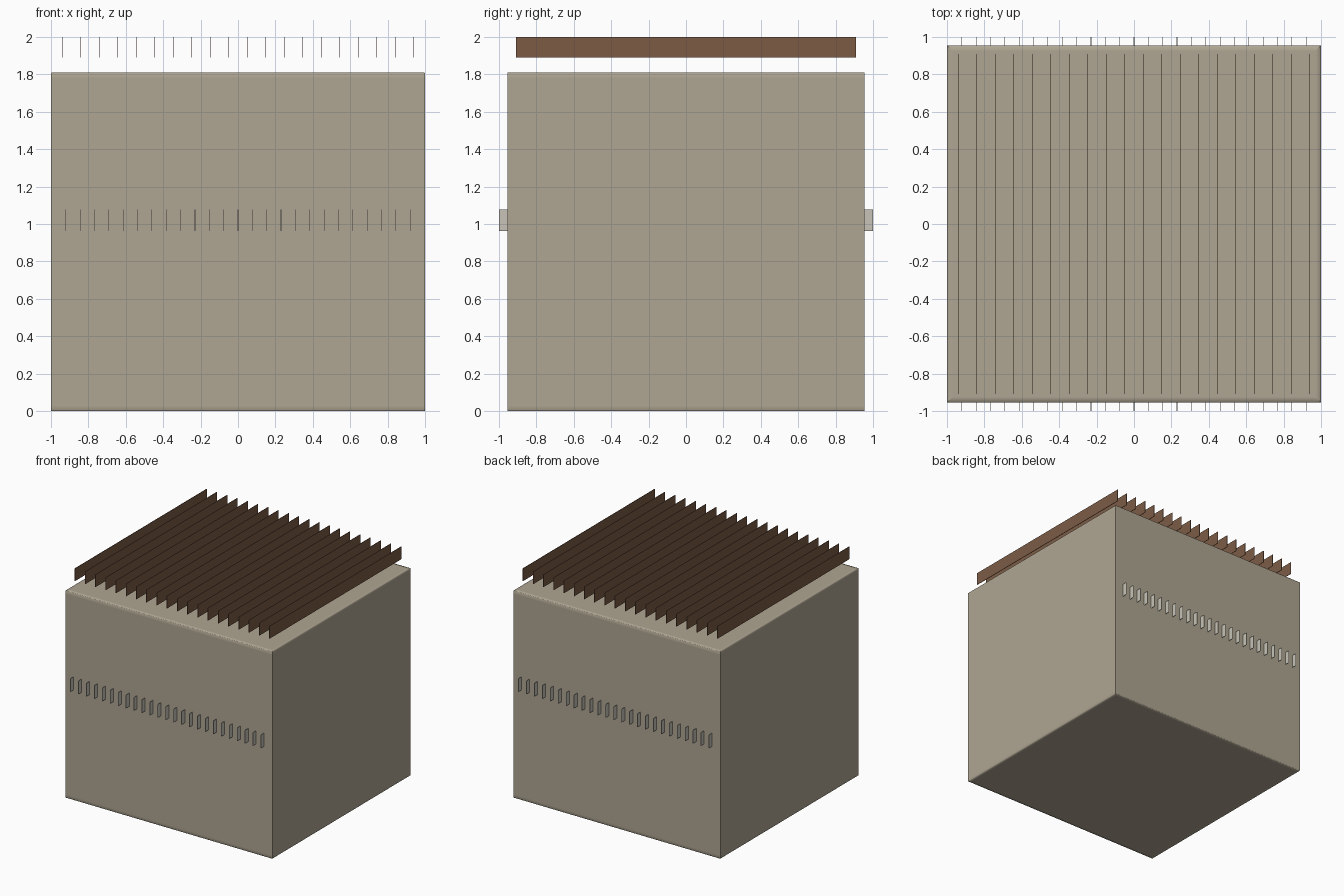
import bpy, bmesh

if "Cube" in bpy.data.objects:
    bpy.data.objects.remove(bpy.data.objects["Cube"])


def material(name, rgb):
    m = bpy.data.materials.new(name)
    m.diffuse_color = (*rgb, 1)
    m.use_nodes = True
    m.node_tree.nodes["Principled BSDF"].inputs["Base Color"].default_value = m.diffuse_color
    return m


def add_object(name, bm, mat):
    bmesh.ops.recalc_face_normals(bm, faces=bm.faces[:])
    me = bpy.data.meshes.new(name)
    bm.to_mesh(me)
    bm.free()
    me.materials.append(mat)
    ob = bpy.data.objects.new(name, me)
    bpy.context.collection.objects.link(ob)
    return ob


def add_box(bm, centre, size):
    verts = bmesh.ops.create_cube(bm, size=1)["verts"]
    bmesh.ops.scale(bm, vec=size, verts=verts)
    bmesh.ops.translate(bm, vec=centre, verts=verts)


wall = material("wall_stone", (0.43, 0.38, 0.29))
wood = material("dark_wood", (0.20, 0.105, 0.06))
pale = material("pale_fin", (0.58, 0.55, 0.48))

# Main block: stacked rings (inset, height), soft top and bottom rims
W, D, H = 1.0, 0.955, 1.81
rings = [(0.03, 0), (0.003, 0), (0, 0.003), (0, 0.03),
         (0, H - 0.03), (0, H - 0.003), (0.003, H), (0.03, H)]
bm = bmesh.new()
loops = []
for inset, z in rings:
    x, y = W - inset, D - inset
    loops.append([bm.verts.new(p) for p in
                  ((-x, -y, z), (x, -y, z), (x, y, z), (-x, y, z))])
for a, b in zip(loops, loops[1:]):
    for i in range(4):
        j = (i + 1) % 4
        bm.faces.new((a[i], a[j], b[j], b[i]))
    for i in range(4):
        bm.edges.get((a[i], b[i])).smooth = False  # crisp vertical corners
bm.faces.new(loops[0])
bm.faces.new(loops[-1])
for f in bm.faces:
    f.smooth = True
add_object("main_block", bm, wall)

# Roof slats: 20 thin boards floating above the block
bm = bmesh.new()
for i in range(20):
    add_box(bm, (-0.94 + i * 1.88 / 19, 0, 1.945), (0.004, 1.82, 0.11))
add_object("roof_slats", bm, wood)

# Rows of 25 thin fins on the front and back walls
for name, side in (("front_fins", -1), ("back_fins", 1)):
    bm = bmesh.new()
    for i in range(25):
        add_box(bm, (-0.92 + i * 1.84 / 24, side * 0.975, 1.02), (0.003, 0.05, 0.115))
    add_object(name, bm, pale)
